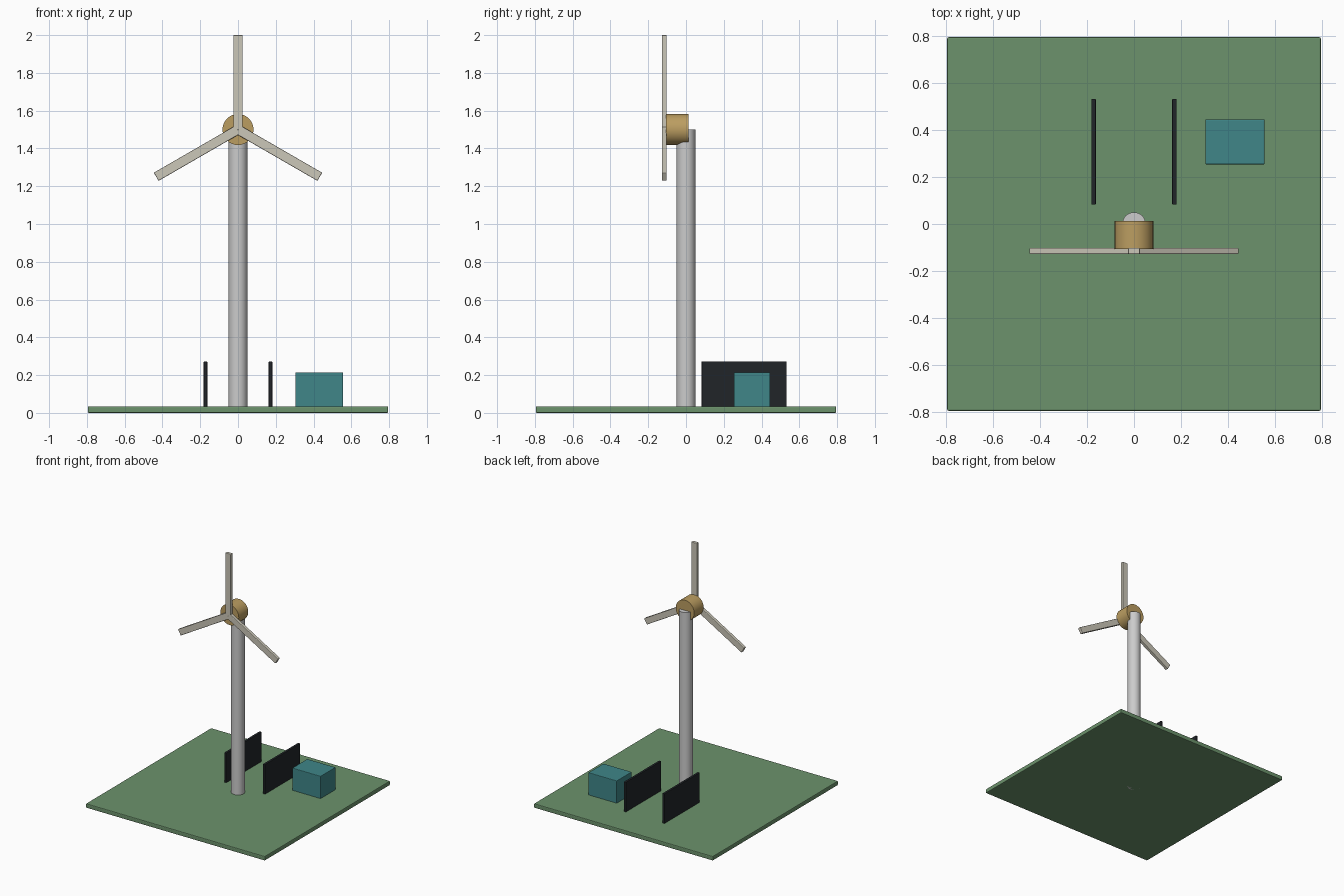
import bpy, math
from mathutils import Matrix, Vector

if "Cube" in bpy.data.objects:
    bpy.data.objects.remove(bpy.data.objects["Cube"])


def paint(obj, name, rgb):
    mat = bpy.data.materials.get(name) or bpy.data.materials.new(name)
    mat.diffuse_color = (*rgb, 1)
    mat.use_nodes = True
    mat.node_tree.nodes["Principled BSDF"].inputs["Base Color"].default_value = mat.diffuse_color
    obj.data.materials.append(mat)


def box(name, lo, hi, mat, rgb, bevel=0.004):
    lo, hi = Vector(lo), Vector(hi)
    bpy.ops.mesh.primitive_cube_add(size=1)
    obj = bpy.context.object
    obj.name = name
    obj.data.transform(Matrix.Translation((lo + hi) / 2) @ Matrix.Diagonal((*(hi - lo), 1)))
    mod = obj.modifiers.new("soft_edges", "BEVEL")
    mod.width, mod.segments = bevel, 2
    paint(obj, mat, rgb)
    return obj


def cylinder(name, radius, depth, loc, rot, mat, rgb):
    bpy.ops.mesh.primitive_cylinder_add(vertices=32, radius=radius, depth=depth,
                                        location=loc, rotation=rot)
    obj = bpy.context.object
    obj.name = name
    bpy.ops.object.shade_smooth_by_angle(angle=math.radians(30))
    paint(obj, mat, rgb)
    return obj


# Ground slab
box("base_plate", (-0.795, -0.795, 0), (0.795, 0.795, 0.035), "green", (0.15, 0.29, 0.15), 0.006)

# Tower and nacelle
cylinder("tower", 0.05, 1.5, (0, 0, 0.75), (0, 0, 0), "light_grey", (0.56, 0.56, 0.54))
cylinder("nacelle", 0.082, 0.12, (0, -0.047, 1.5), (math.pi / 2, 0, 0), "ochre", (0.5, 0.34, 0.12))

# Three rotor blades around the hub axis
for i in range(3):
    blade = box(f"blade_{i + 1}", (-0.025, -0.013, 0), (0.025, 0.013, 0.5),
                "off_white", (0.6, 0.57, 0.48))
    blade.location = (0, -0.115, 1.5)
    blade.rotation_euler.y = i * math.tau / 3

# Pair of upright dark panels
for side, x in (("left", -0.172), ("right", 0.172)):
    box(f"panel_{side}", (x - 0.0095, 0.083, 0.03), (x + 0.0095, 0.532, 0.273),
        "near_black", (0.015, 0.018, 0.022), 0.003)

# Equipment cabinet
box("cabinet", (0.304, 0.254, 0.03), (0.556, 0.445, 0.214), "teal", (0.05, 0.24, 0.25))
